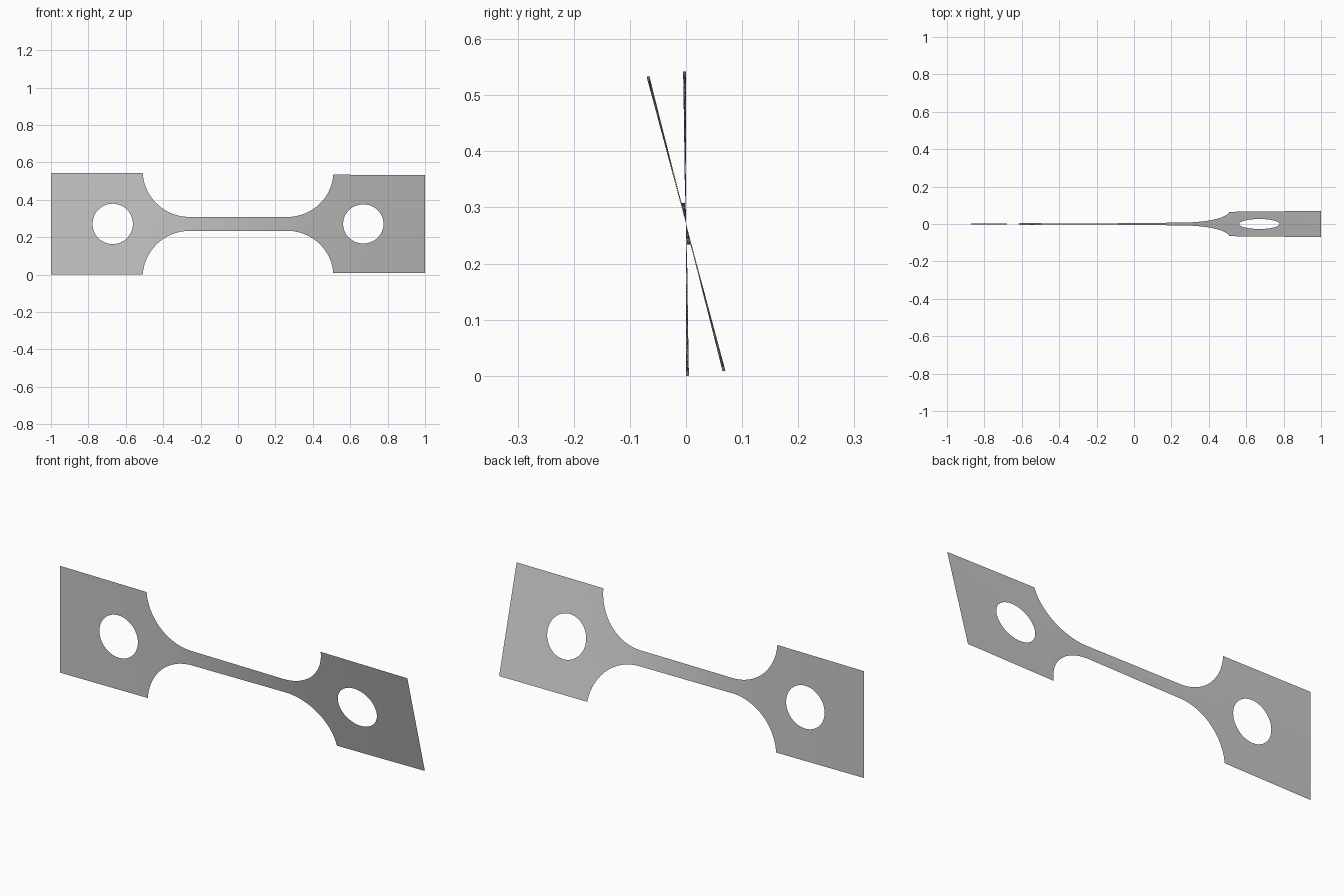
import bpy, bmesh, math

if "Cube" in bpy.data.objects:
    bpy.data.objects.remove(bpy.data.objects["Cube"], do_unlink=True)

HEAD_H, NECK_H = 0.271, 0.0375      # half widths of head and neck
FILLET_R, FILLET_X = 0.25, 0.26     # fillet arc radius and centre
HOLE_R, HOLE_X = 0.108, 0.67
TWIST = math.radians(15)
ROWS = 4


def outer(x):
    """Half width of the sheet at x."""
    d = abs(x) - FILLET_X
    if d <= 0:
        return NECK_H
    if d >= FILLET_R:
        return HEAD_H
    return min(HEAD_H, NECK_H + FILLET_R - math.sqrt(FILLET_R ** 2 - d * d))


def inner(x):
    """Half height of the round hole at x."""
    return math.sqrt(max(0.0, HOLE_R ** 2 - (abs(x) - HOLE_X) ** 2))


def span(a, b, n):
    return [a + (b - a) * i / n for i in range(n + 1)]


# Stations along one half: neck, fillet arc, hole, plain ends
half = span(0, FILLET_X, 12)
corner = math.acos((FILLET_R + NECK_H - HEAD_H) / FILLET_R)
half += [FILLET_X + FILLET_R * math.sin(a) for a in span(0, corner, 20)]
half += [HOLE_X - HOLE_R * math.cos(a) for a in span(0, math.pi, 24)]
half += span(HOLE_X + HOLE_R, 1, 6)
stations = sorted({round(s * x, 5) for x in half for s in (-1, 1)})

# Twist accumulates fastest where the strip is narrow
angles = [0.0]
for a, b in zip(stations, stations[1:]):
    angles.append(angles[-1] + (b - a) / outer((a + b) / 2))
angles = [a / angles[-1] * TWIST for a in angles]

# Upper and lower strips, joined wherever there is no hole
bm = bmesh.new()
for side in (-1, 1):
    columns = []
    for x, t in zip(stations, angles):
        lo, hi = inner(x), outer(x)
        if lo < 0.002:
            lo = 0
        columns.append([bm.verts.new((x, -side * v * math.sin(t),
                                      HEAD_H + side * v * math.cos(t)))
                        for v in span(lo, hi, ROWS)])
    for c, d in zip(columns, columns[1:]):
        for i in range(ROWS):
            quad = [c[i], d[i], d[i + 1], c[i + 1]]
            bm.faces.new(quad if side > 0 else quad[::-1])
bmesh.ops.remove_doubles(bm, verts=bm.verts, dist=0.0001)
for f in bm.faces:
    f.smooth = True

mesh = bpy.data.meshes.new("twisted_sheet")
bm.to_mesh(mesh)
bm.free()
sheet = bpy.data.objects.new("twisted_sheet", mesh)
bpy.context.collection.objects.link(sheet)

# Plain grey
grey = bpy.data.materials.new("plain_grey")
grey.use_nodes = True
colour = (0.58, 0.58, 0.58, 1)
grey.diffuse_color = colour
grey.node_tree.nodes["Principled BSDF"].inputs["Base Color"].default_value = colour
mesh.materials.append(grey)
